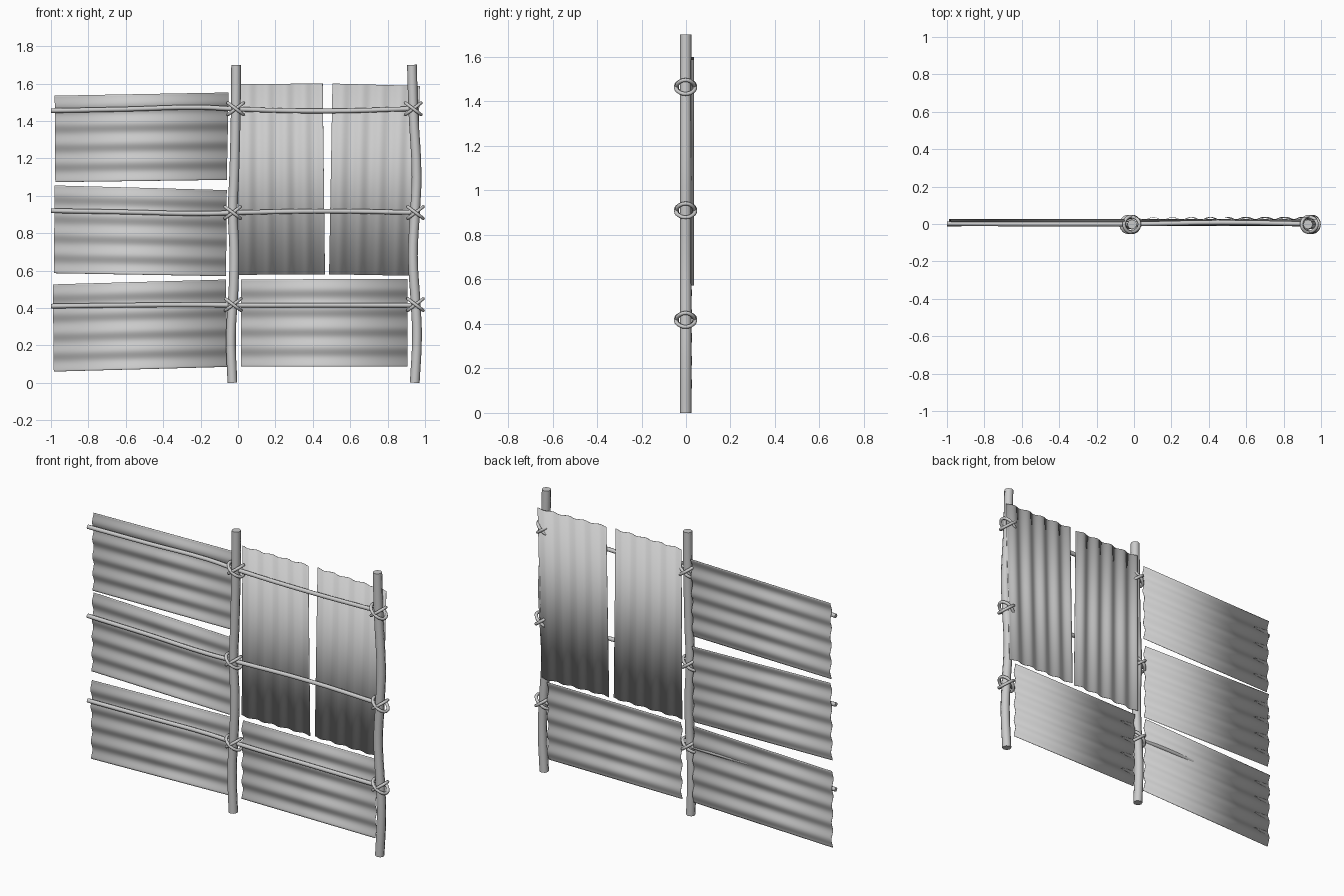
import bpy, bmesh, math
from mathutils import Vector

if "Cube" in bpy.data.objects:
    bpy.data.objects.remove(bpy.data.objects["Cube"])


def tube(name, pts, radius, cyclic=False, sides=2):
    """Round bar along a smooth path, turned into a mesh."""
    cu = bpy.data.curves.new(name, 'CURVE')
    cu.dimensions = '3D'
    cu.bevel_depth = radius
    cu.bevel_resolution = sides
    cu.resolution_u = 4
    cu.use_fill_caps = True
    sp = cu.splines.new('BEZIER')
    sp.bezier_points.add(len(pts) - 1)
    for bp, p in zip(sp.bezier_points, pts):
        bp.co = p
        bp.handle_left_type = bp.handle_right_type = 'AUTO'
    sp.use_cyclic_u = cyclic
    ob = bpy.data.objects.new(name, cu)
    bpy.context.collection.objects.link(ob)
    finish(ob, True)
    return ob


def finish(ob, convert=False):
    bpy.ops.object.select_all(action='DESELECT')
    ob.select_set(True)
    bpy.context.view_layer.objects.active = ob
    if convert:
        bpy.ops.object.convert(target='MESH')
    bpy.ops.object.shade_smooth_by_angle(angle=math.radians(50))


def sheet(name, corners, y, waves=4.5, amp=0.007, steps=54):
    """Corrugated sheet; the waves run from edge a-b to edge d-c."""
    a, b, c, d = [Vector((x, y, z)) for x, z in corners]
    bm = bmesh.new()
    rows = []
    for i in range(steps + 1):
        t = i / steps
        off = Vector((0, amp * math.cos(2 * math.pi * waves * t), 0))
        rows.append((bm.verts.new(a.lerp(d, t) + off), bm.verts.new(b.lerp(c, t) + off)))
    for (p, q), (r, s) in zip(rows, rows[1:]):
        bm.faces.new((p, r, s, q))
    me = bpy.data.meshes.new(name)
    bm.to_mesh(me)
    bm.free()
    ob = bpy.data.objects.new(name, me)
    bpy.context.collection.objects.link(ob)
    mod = ob.modifiers.new("thickness", 'SOLIDIFY')
    mod.thickness = 0.002
    mod.offset = 0
    finish(ob)


# crooked wooden posts
posts = {
    "middle_post": [(-.03, 0), (-.038, .25), (-.024, .5), (-.02, .7), (-.028, .92),
                    (-.02, 1.12), (-.012, 1.46), (-.01, 1.7)],
    "right_post": [(.945, 0), (.957, .25), (.95, .42), (.935, .68), (.947, .92),
                   (.955, 1.1), (.937, 1.46), (.93, 1.7)],
}
for name, path in posts.items():
    tube(name, [(x, -.002, z) for x, z in path], 0.026)

# thin horizontal rails
rails = {
    "top_rail": [(-1, .002, 1.455), (-.6, 0, 1.463), (-.2, 0, 1.473), (0, 0, 1.463),
                 (.47, .008, 1.453), (.95, 0, 1.466)],
    "middle_rail": [(-1, 0, .92), (-.6, .002, .913), (-.2, 0, .905), (0, 0, .91),
                    (.47, .006, .918), (.96, 0, .91)],
    "bottom_rail": [(-1, .002, .41), (-.6, .004, .415), (-.2, .012, .417), (0, .004, .415),
                    (.47, .002, .415), (.96, 0, .415)],
}
for name, path in rails.items():
    tube(name, path, 0.0125)

# corrugated sheets, horizontal waves
sheet("left_top_sheet", [(-.98, 1.535), (-.05, 1.552), (-.06, 1.085), (-.977, 1.073)], .02)
sheet("left_middle_sheet", [(-.98, 1.055), (-.06, 1.03), (-.064, .57), (-.985, .586)], .02)
sheet("left_bottom_sheet", [(-.99, .526), (-.064, .552), (-.06, .085), (-.985, .06)], .018)
sheet("right_bottom_sheet", [(.015, .552), (.905, .556), (.905, .086), (.015, .086)], .02)

# corrugated sheets, vertical waves
sheet("upright_sheet_a", [(.005, 1.597), (.0, .577), (.465, .58), (.453, 1.6)], .029)
sheet("upright_sheet_b", [(.505, 1.6), (.487, .58), (.945, .572), (.972, 1.587)], .029)

# crossed rope lashings where rails meet posts
R = 0.041
for px, post in (((-.012, -.028, -.026), "middle"), ((.937, .949, .949), "right")):
    for x, z, level in zip(px, (1.465, .91, .418), ("top", "middle", "bottom")):
        for tilt, side in ((1, "a"), (-1, "b")):
            pts = []
            for i in range(8):
                an = 2 * math.pi * i / 8
                pts.append((x + R * math.cos(an), -.002 + (R - .002 * tilt) * math.sin(an),
                            z + tilt * .031 * math.cos(an)))
            tube(f"{post}_{level}_rope_{side}", pts, 0.009, cyclic=True)
